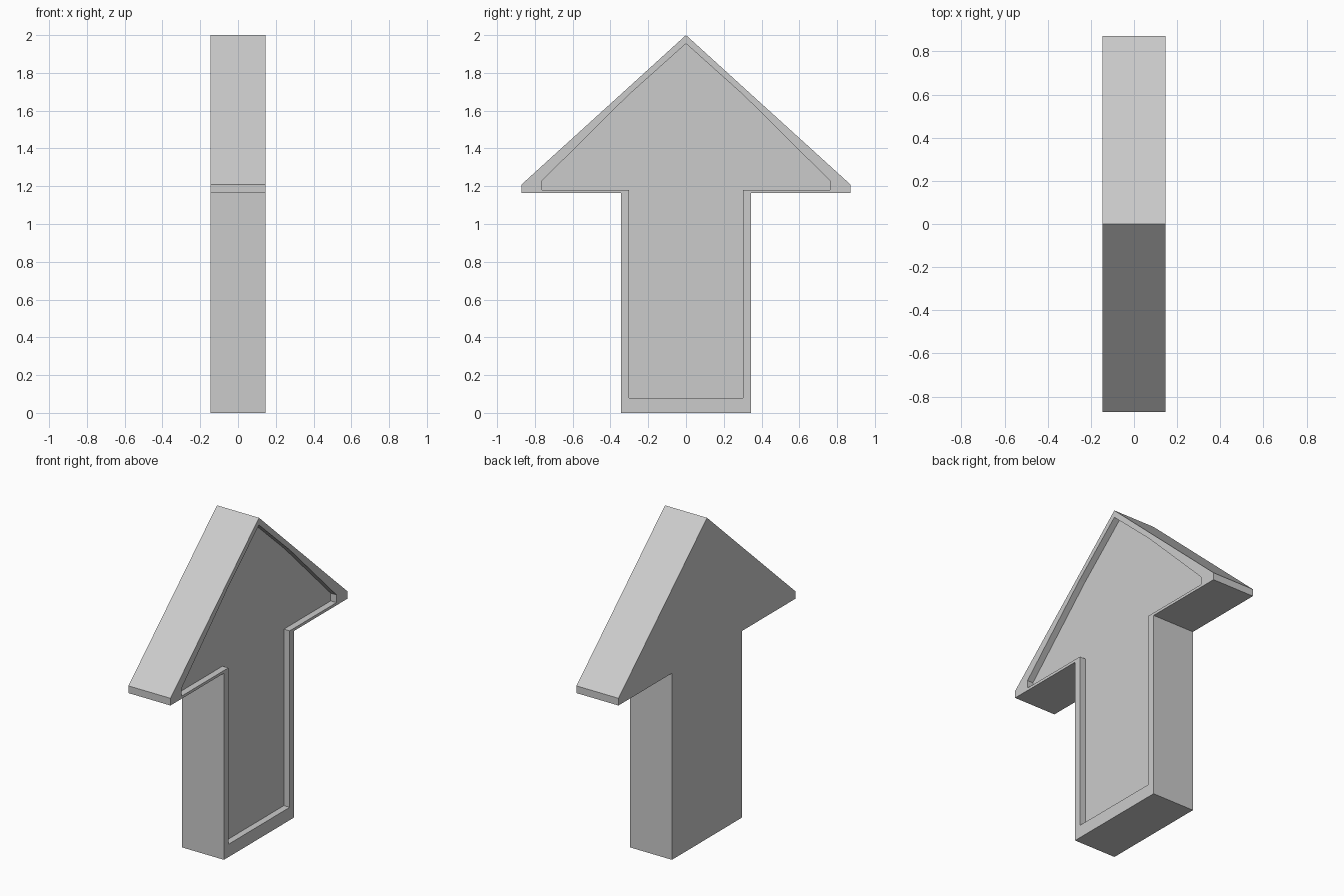
import bpy, bmesh

if "Cube" in bpy.data.objects:
    bpy.data.objects.remove(bpy.data.objects["Cube"])

HALF, DEPTH = 0.145, 0.04

# Right halves of the outer outline and the recess outline, (y, z) from the tip down
outer_half = [(0, 2.0), (0.307, 1.721), (0.872, 1.208), (0.872, 1.163), (0.345, 1.163), (0.345, 0)]
inner_half = [(0, 1.955), (0.307, 1.68), (0.763, 1.228), (0.763, 1.18), (0.302, 1.18), (0.302, 0.08)]


def mirrored(half):
    return half + [(-y, z) for y, z in reversed(half[1:])]


bm = bmesh.new()


def ring(half, x):
    return [bm.verts.new((x, y, z)) for y, z in mirrored(half)]


# Back outline, front outline, recess edge, recess floor
rings = [ring(outer_half, -HALF), ring(outer_half, HALF),
         ring(inner_half, HALF), ring(inner_half, HALF - DEPTH)]
for a, b in zip(rings, rings[1:]):
    n = len(a)
    for i in range(n):
        j = (i + 1) % n
        bm.faces.new((a[i], a[j], b[j], b[i]))
bm.faces.new(rings[0])
bm.faces.new(rings[-1])
bmesh.ops.recalc_face_normals(bm, faces=bm.faces[:])

# Arrow sign with a raised rim on its right side
mesh = bpy.data.meshes.new("arrow_sign")
bm.to_mesh(mesh)
bm.free()
arrow = bpy.data.objects.new("arrow_sign", mesh)
bpy.context.collection.objects.link(arrow)
